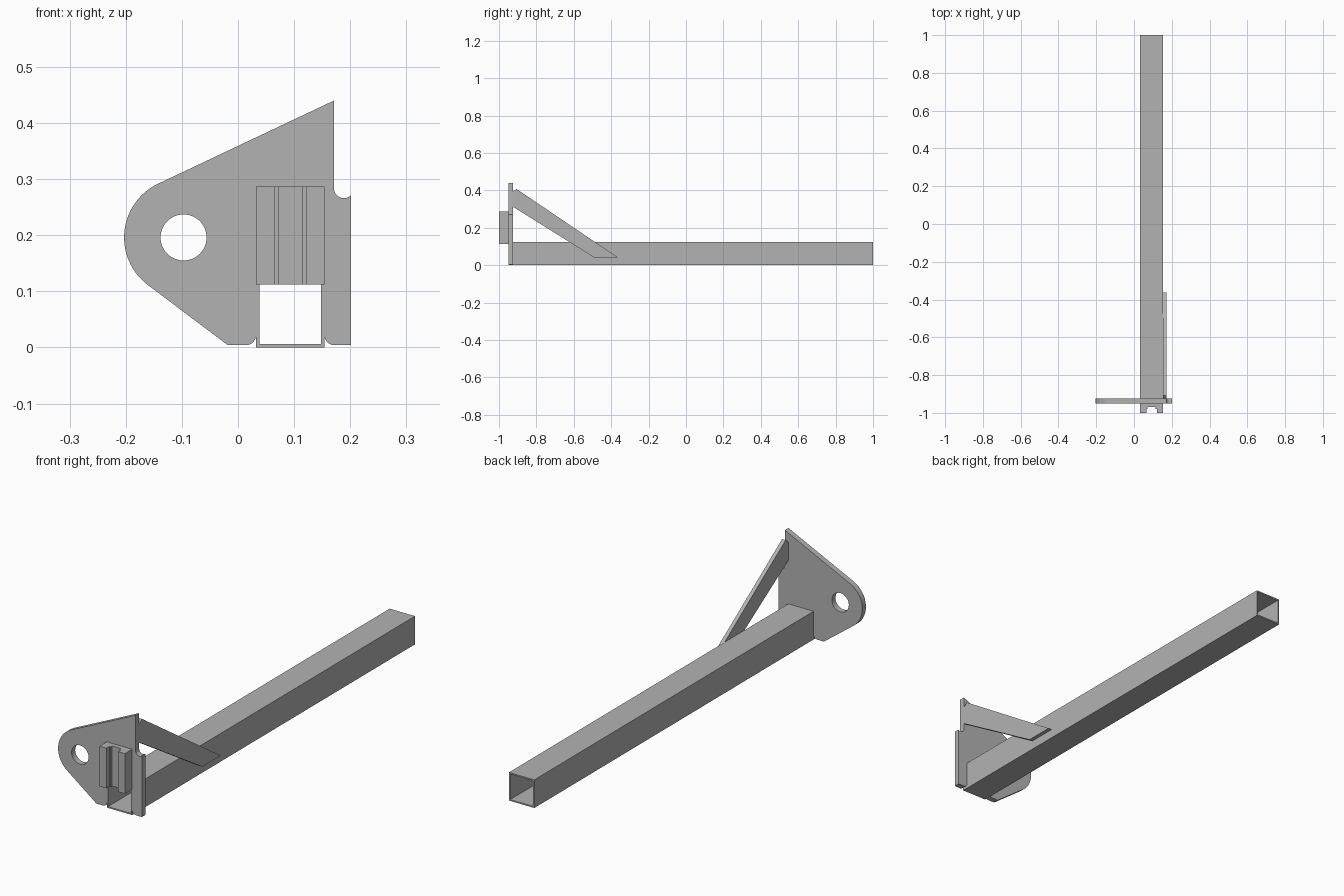
import bpy, bmesh
from math import cos, sin, radians
from mathutils import Matrix

cube = bpy.data.objects.get("Cube")
if cube:
    bpy.data.objects.remove(cube, do_unlink=True)

steel = bpy.data.materials.new("steel_grey")
steel.use_nodes = True
GREY = (0.45, 0.45, 0.45, 1)
steel.diffuse_color = GREY
steel.node_tree.nodes["Principled BSDF"].inputs["Base Color"].default_value = GREY

# Columns: profile u, profile v, extrusion direction
FRONT = Matrix(((1, 0, 0), (0, 0, -1), (0, 1, 0)))
SIDE = Matrix(((0, 0, 1), (1, 0, 0), (0, 1, 0)))
TOP = Matrix.Identity(3)


def arc(cx, cy, r, start, end, n):
    angles = [radians(start + (end - start) * i / n) for i in range(n + 1)]
    return [(cx + r * cos(a), cy + r * sin(a)) for a in angles]


def rect(x0, y0, x1, y1):
    return [(x0, y0), (x1, y0), (x1, y1), (x0, y1)]


def extrude_profile(name, loops, axes, lo, hi):
    """Fill closed loops (inner loops become holes) and extrude from lo to hi."""
    curve = bpy.data.curves.new(name + "_profile", "CURVE")
    curve.dimensions = "2D"
    curve.fill_mode = "BOTH"
    curve.extrude = (hi - lo) / 2
    for loop in loops:
        spline = curve.splines.new("POLY")
        spline.points.add(len(loop) - 1)
        for point, (u, v) in zip(spline.points, loop):
            point.co = (u, v, 0, 1)
        spline.use_cyclic_u = True
    helper = bpy.data.objects.new(name + "_helper", curve)
    bpy.context.collection.objects.link(helper)
    bpy.context.view_layer.update()
    deps = bpy.context.evaluated_depsgraph_get()
    mesh = bpy.data.meshes.new_from_object(helper.evaluated_get(deps))
    bpy.data.objects.remove(helper, do_unlink=True)
    bpy.data.curves.remove(curve)

    bm = bmesh.new()
    bm.from_mesh(mesh)
    bmesh.ops.remove_doubles(bm, verts=bm.verts, dist=0.00005)
    bmesh.ops.transform(bm, matrix=axes.to_4x4(), verts=bm.verts)
    middle = axes.col[2] * ((lo + hi) / 2)
    bmesh.ops.translate(bm, vec=middle, verts=bm.verts)
    bmesh.ops.recalc_face_normals(bm, faces=bm.faces)
    bm.to_mesh(mesh)
    bm.free()
    mesh.name = name
    mesh.materials.clear()
    mesh.materials.append(steel)
    obj = bpy.data.objects.new(name, mesh)
    bpy.context.collection.objects.link(obj)
    bpy.ops.object.select_all(action="DESELECT")
    obj.select_set(True)
    bpy.context.view_layer.objects.active = obj
    bpy.ops.object.shade_smooth_by_angle(angle=radians(30))
    return obj


# Shared tube dimensions
LEFT, RIGHT, HEIGHT, WALL = 0.032, 0.154, 0.123, 0.006
MID = (LEFT + RIGHT) / 2

# Long square tube, hollow from end to end
extrude_profile("square_tube",
                [rect(LEFT, 0, RIGHT, HEIGHT),
                 rect(LEFT + WALL, WALL, RIGHT - WALL, HEIGHT - WALL)],
                FRONT, -1, 0.95)

# Mounting plate with rounded ear, bolt hole, tube slot and relief notch
outline = (
    [(0.171, 0.44)]
    + arc(-0.097, 0.196, 0.106, 115.4, 233, 32)
    + [(-0.018, 0.004)]
    + arc(0.014, 0.022, 0.018, -90, 0, 8)
    + [(LEFT, HEIGHT), (RIGHT, HEIGHT)]
    + arc(0.172, 0.022, 0.018, 180, 270, 8)
    + [(0.201, 0.004)]
    + arc(0.189, 0.284, 0.018, 312, 180, 12)
)
bolt_hole = arc(-0.097, 0.196, 0.041, 0, 352.5, 47)
extrude_profile("mounting_plate", [outline, bolt_hole], FRONT, 0.925, 0.95)

# Front block with a stepped vertical channel
half = [(RIGHT - MID, -0.95), (RIGHT - MID, -1), (0.028, -1),
        (0.028, -0.98), (0.021, -0.98), (0.021, -0.97)]
block = [(MID + u, v) for u, v in half] + [(MID - u, v) for u, v in reversed(half)]
extrude_profile("channel_block", [block], TOP, 0.112, 0.287)

# Diagonal flat brace between the plate and the tube side
brace = [(-0.925, 0.312), (-0.49, 0.04), (-0.363, 0.04),
         (-0.907, 0.408), (-0.925, 0.392)]
extrude_profile("diagonal_brace", [brace], SIDE, RIGHT, 0.171)
